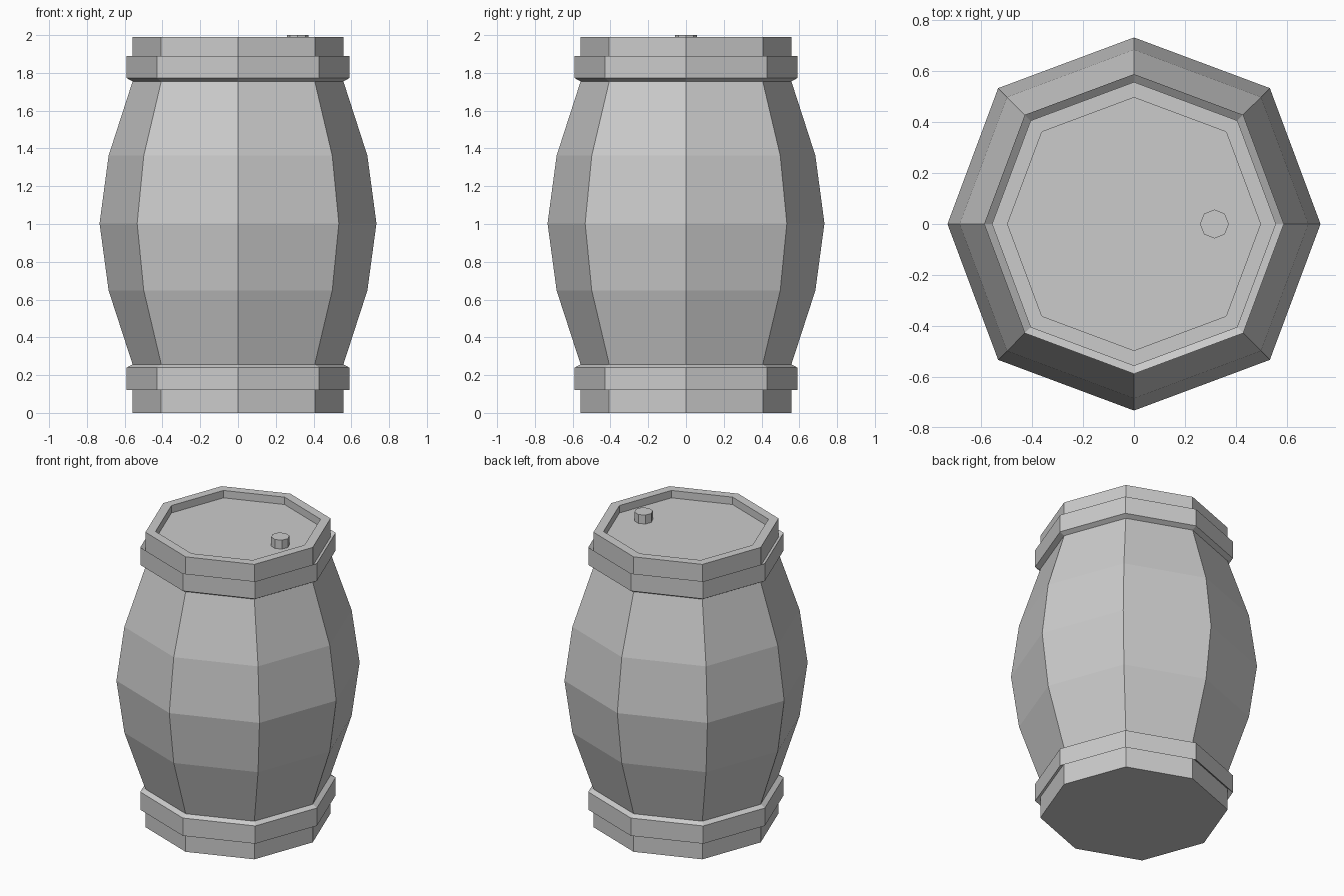
import bpy, bmesh
from math import cos, sin, pi

if "Cube" in bpy.data.objects:
    bpy.data.objects.remove(bpy.data.objects["Cube"])

SIDES = 8


def lathe(name, profile, centre=(0, 0), diagonal=1.0, cap_start=True):
    """Spin (radius, z) points into a flat-shaded octagonal solid, bottom to top."""
    bm = bmesh.new()
    rings = []
    for r, z in profile:
        ring = []
        for i in range(SIDES):
            a = 2 * pi * i / SIDES
            k = r * (diagonal if i % 2 else 1.0)
            ring.append(bm.verts.new((centre[0] + k * cos(a), centre[1] + k * sin(a), z)))
        rings.append(ring)
    for low, high in zip(rings, rings[1:]):
        for i in range(SIDES):
            j = (i + 1) % SIDES
            bm.faces.new((low[i], low[j], high[j], high[i]))
    if cap_start:
        bm.faces.new(rings[0][::-1])
    bm.faces.new(rings[-1])
    mesh = bpy.data.meshes.new(name)
    bm.to_mesh(mesh)
    bm.free()
    obj = bpy.data.objects.new(name, mesh)
    bpy.context.collection.objects.link(obj)
    return obj


# barrel: foot, lower hoop, bulging staves, upper hoop, rim and recessed lid
barrel_profile = [
    (0.558, 0.0), (0.558, 0.145), (0.589, 0.12), (0.589, 0.24), (0.558, 0.257),
    (0.685, 0.648), (0.733, 1.003), (0.685, 1.362), (0.558, 1.755),
    (0.589, 1.772), (0.589, 1.89), (0.558, 1.865), (0.558, 1.99),
    (0.497, 1.99), (0.497, 1.94),
]
lathe("barrel", barrel_profile, diagonal=1.03)

# bung plug standing in the lid
lathe("bung_plug", [(0.057, 1.94), (0.057, 2.0)], centre=(0.316, 0), cap_start=False)
